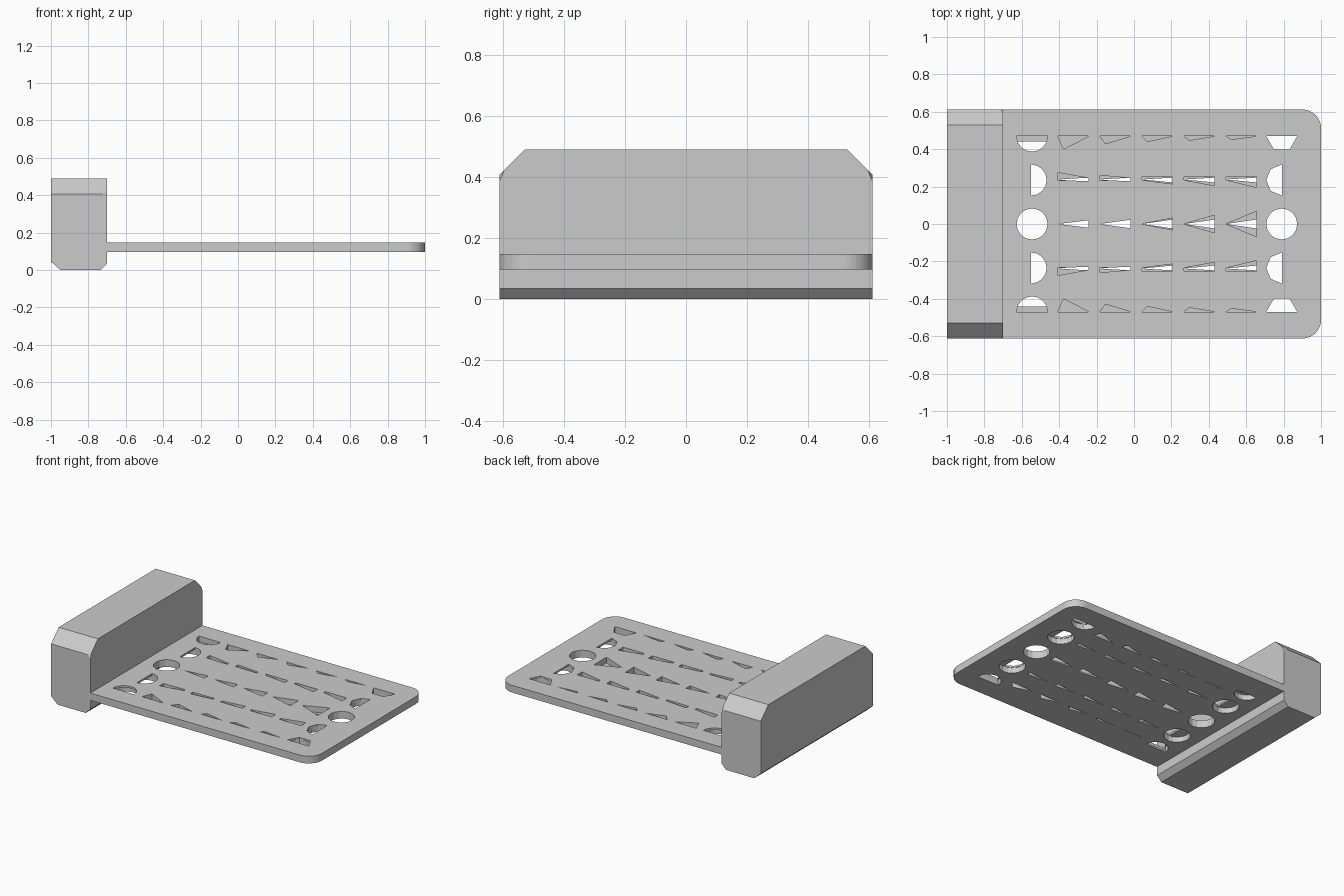
import bpy, bmesh, math

cube = bpy.data.objects.get("Cube")
if cube:
    bpy.data.objects.remove(cube, do_unlink=True)

grey = bpy.data.materials.new("plain grey")
grey.use_nodes = True
grey.diffuse_color = (0.6, 0.6, 0.6, 1)
grey.node_tree.nodes["Principled BSDF"].inputs["Base Color"].default_value = (0.6, 0.6, 0.6, 1)


def add_prism(bm, pts, z0, z1):
    """Closed vertical prism over a flat outline."""
    face = bm.faces.new([bm.verts.new((x, y, z0)) for x, y in pts])
    face.normal_update()
    new = bmesh.ops.extrude_face_region(bm, geom=[face])["geom"]
    top = [v for v in new if isinstance(v, bmesh.types.BMVert)]
    bmesh.ops.translate(bm, verts=top, vec=(0, 0, z1 - z0))


def finish(bm, name):
    bmesh.ops.recalc_face_normals(bm, faces=bm.faces[:])
    mesh = bpy.data.meshes.new(name)
    bm.to_mesh(mesh)
    bm.free()
    mesh.materials.append(grey)
    obj = bpy.data.objects.new(name, mesh)
    bpy.context.collection.objects.link(obj)
    return obj


def arc(cx, cy, r, a0, a1, n):
    angles = [math.radians(a0 + (a1 - a0) * i / n) for i in range(n + 1)]
    return [(cx + r * math.cos(a), cy + r * math.sin(a)) for a in angles]


def disc(cx, cy, r=0.083):
    return arc(cx, cy, r, 0, 337.5, 15)


def mirrored(pts):
    return [(x, -y) for x, y in pts]


# End block: chamfered along the bottom and across the top ends
bm = bmesh.new()
profile = [(-1, 0.045), (-0.95, 0), (-0.735, 0), (-0.7, 0.035), (-0.7, 0.49), (-1, 0.49)]
face = bm.faces.new([bm.verts.new((x, -0.612, z)) for x, z in profile])
new = bmesh.ops.extrude_face_region(bm, geom=[face])["geom"]
bmesh.ops.translate(bm, verts=[v for v in new if isinstance(v, bmesh.types.BMVert)],
                    vec=(0, 1.224, 0))
ends = [e for e in bm.edges if all(v.co.z > 0.48 for v in e.verts)
        and abs(e.verts[0].co.y - e.verts[1].co.y) < 0.01]
bmesh.ops.bevel(bm, geom=ends, offset=0.083, segments=1, affect='EDGES')
corners = [v for v in bm.verts if v.co.x > -0.71 and 0.35 < v.co.z < 0.45]
bmesh.ops.bevel(bm, geom=corners, offset=0.022, segments=1, affect='VERTICES')
finish(bm, "end_block")

# Flat plate with two rounded corners
bm = bmesh.new()
corner = arc(0.9, 0.512, 0.1, 0, 90, 10)
outline = [(-0.71, -0.612)] + mirrored(corner)[::-1] + corner + [(-0.71, 0.612)]
add_prism(bm, outline, 0.097, 0.147)
plate = finish(bm, "perforated_plate")

# Hole outlines, opened from the top and from the underside
left, right = -0.545, 0.79
top = [disc(left, 0), disc(right, 0)]
under = [disc(left, 0), disc(right, 0)]
half_top = [arc(left, 0.47, 0.083, 180, 360, 8), arc(right, 0.47, 0.083, 180, 360, 3),
            arc(left - 0.005, 0.235, 0.083, -90, 90, 8),
            arc(right, 0.235, 0.083, 90, 270, 4)]
half_under = [arc(left, 0.44, 0.078, 180, 360, 8), arc(right, 0.47, 0.083, 180, 360, 8),
              disc(left, 0.235), disc(right, 0.235)]

# Tapered slits between the end holes
for i in range(5):
    x0 = -0.407 + 0.2245 * i
    x1 = x0 + 0.165
    grow, fade = 0.02 + 0.003 * i * i, 0.07 / (1 + 0.7 * i)
    top.append([(x0, 0), (x1, -grow), (x1, grow)])
    under.append([(x0, 0), (x1, -0.024), (x1, 0.024)])
    half_top.append([(x0, 0.47), (x0 + 0.03, 0.47 - fade), (x1, 0.47)])
    half_under.append([(x0, 0.388), (x1, 0.388), (x1 - 0.03, 0.395 + 0.009 * i)])
    if i < 2:
        half_top.append([(x0, 0.233), (x1, 0.23), (x1, 0.245), (x0, 0.275 - 0.015 * i)])
    else:
        half_top.append([(x0, 0.235), (x1, 0.232 - 0.009 * i), (x1, 0.25), (x0, 0.25)])
    half_under.append([(x0, 0.238), (x1, 0.222), (x1, 0.248)])

top += half_top + [mirrored(p) for p in half_top]
under += half_under + [mirrored(p) for p in half_under]

# Cut both sets of pockets; they open right through where they overlap
cutters = []
for name, shapes, z0, z1 in (("top_cutter", top, 0.108, 0.17),
                             ("under_cutter", under, 0.07, 0.134)):
    bm = bmesh.new()
    for pts in shapes:
        add_prism(bm, pts, z0, z1)
    cutter = finish(bm, name)
    cutter.hide_render = True
    mod = plate.modifiers.new(name, 'BOOLEAN')
    mod.operation = 'DIFFERENCE'
    mod.solver = 'EXACT'
    mod.object = cutter
    cutters.append(cutter)

graph = bpy.context.evaluated_depsgraph_get()
graph.update()
result = bpy.data.meshes.new_from_object(plate.evaluated_get(graph))
plate.modifiers.clear()
plate.data = result
for cutter in cutters:
    bpy.data.objects.remove(cutter, do_unlink=True)
